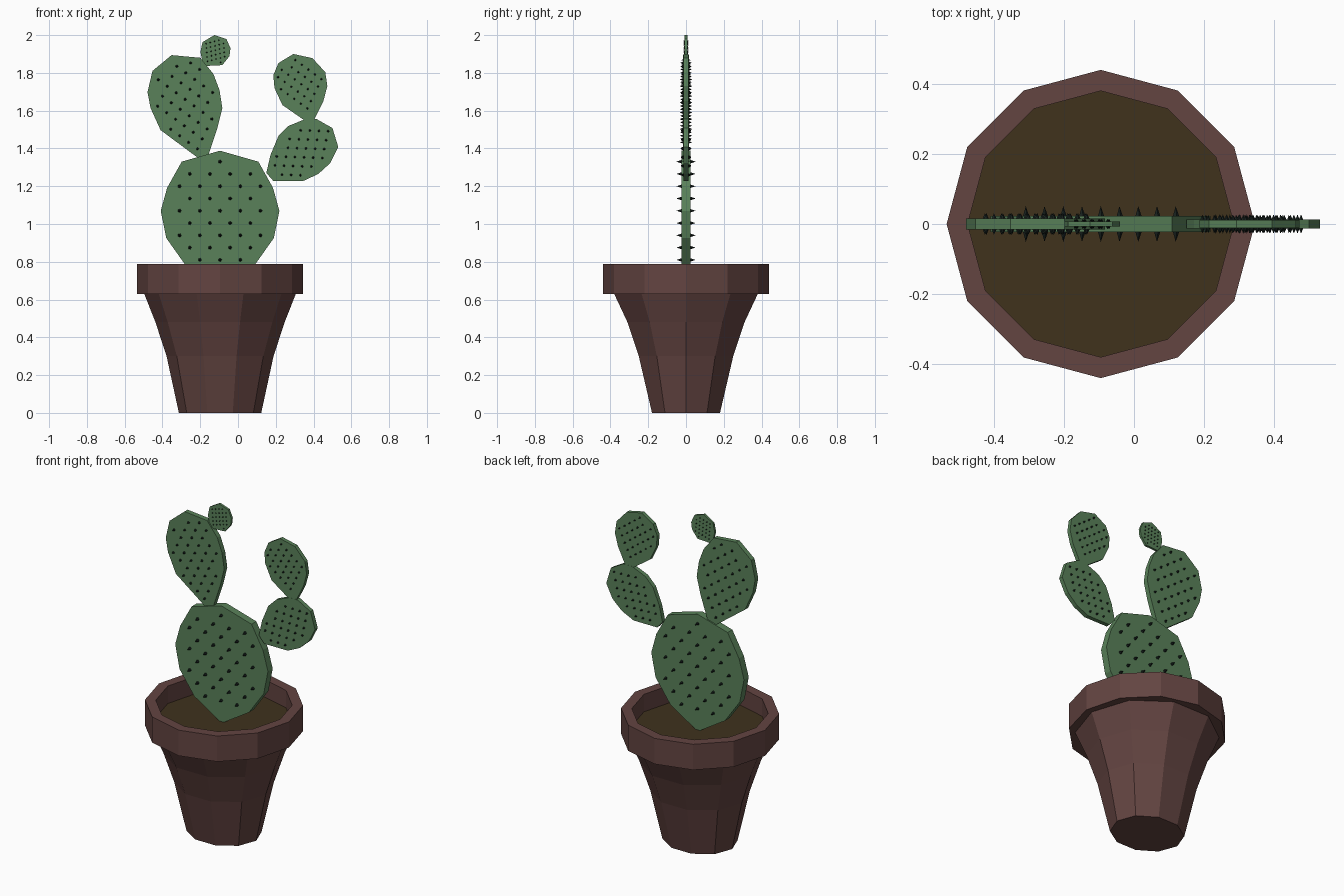
import bpy, bmesh
from math import cos, sin, pi, radians
from mathutils import Vector

if "Cube" in bpy.data.objects:
    bpy.data.objects.remove(bpy.data.objects["Cube"])

CX = -0.095  # pot axis


def material(name, rgb):
    m = bpy.data.materials.new(name)
    m.diffuse_color = (*rgb, 1)
    m.use_nodes = True
    m.node_tree.nodes["Principled BSDF"].inputs["Base Color"].default_value = m.diffuse_color
    return m


GREEN = material("cactus_green", (0.10, 0.22, 0.10))
CLAY = material("clay", (0.125, 0.058, 0.053))
EARTH = material("earth", (0.05, 0.032, 0.012))
DARK = material("spine_dark", (0.008, 0.014, 0.012))


def finish(bm, name, mat):
    bmesh.ops.recalc_face_normals(bm, faces=bm.faces)
    me = bpy.data.meshes.new(name)
    bm.to_mesh(me)
    bm.free()
    me.materials.append(mat)
    ob = bpy.data.objects.new(name, me)
    bpy.context.collection.objects.link(ob)
    return ob


def lathe(name, rings, n, mat, closed=False, cap=False):
    """Rings of (x radius, y radius, z) joined into a faceted shell."""
    bm = bmesh.new()
    loops = [[bm.verts.new((CX + rx * cos(2 * pi * i / n), ry * sin(2 * pi * i / n), z))
              for i in range(n)] for rx, ry, z in rings]
    pairs = list(zip(loops, loops[1:]))
    if closed:
        pairs.append((loops[-1], loops[0]))
    for a, b in pairs:
        for i in range(n):
            j = (i + 1) % n
            bm.faces.new((a[i], a[j], b[j], b[i]))
    if cap:
        bm.faces.new(loops[0])
    return finish(bm, name, mat)


# Pot: flared ten-sided body, twelve-sided rim, soil disc
K = 1 / sin(radians(72))  # y half-width to vertex radius
lathe("pot_body", [(0.218, 0.18 * K, 0), (0.283, 0.25 * K, 0.30),
                   (0.342, 0.31 * K, 0.48), (0.402, 0.381 * K, 0.632)], 10, CLAY, cap=True)
lathe("pot_rim", [(0.44, 0.44, 0.63), (0.44, 0.44, 0.787),
                  (0.38, 0.38, 0.787), (0.38, 0.38, 0.63)], 12, CLAY, closed=True)
lathe("soil", [(0.38, 0.38, 0.68)], 12, EARTH, cap=True)


def inside(p, poly, margin):
    """True when p lies in poly, at least margin from every edge."""
    hit = False
    for a, b in zip(poly, poly[1:] + poly[:1]):
        if (a.y > p.y) != (b.y > p.y) and p.x < (b.x - a.x) * (p.y - a.y) / (b.y - a.y) + a.x:
            hit = not hit
        e = b - a
        t = max(0, min(1, (p - a).dot(e) / e.length_squared))
        if (p - a - e * t).length < margin:
            return False
    return hit


def pad(name, outline, half, origin, step, row, tilt, spine_r, spine_h):
    """Flat extruded pad with staggered rows of spines on both faces."""
    poly = [Vector(p) for p in outline]
    bm = bmesh.new()
    face = bm.faces.new([bm.verts.new((p.x, -half, p.y)) for p in poly])
    ext = bmesh.ops.extrude_face_region(bm, geom=[face], use_keep_orig=True)
    bmesh.ops.translate(bm, vec=(0, 2 * half, 0),
                        verts=[g for g in ext["geom"] if isinstance(g, bmesh.types.BMVert)])
    finish(bm, name, GREEN)

    bm = bmesh.new()
    c, s = cos(radians(tilt)), sin(radians(tilt))
    for j in range(-12, 13):
        for i in range(-12, 13):
            u, v = (i + 0.5 * (j % 2)) * step, j * row
            p = Vector(origin) + Vector((u * c - v * s, u * s + v * c))
            if not inside(p, poly, step * 0.42):
                continue
            for side in (-1, 1):
                tip = bm.verts.new((p.x, side * (half + spine_h), p.y))
                base = [bm.verts.new((p.x + spine_r * cos(k * pi / 2.5),
                                      side * half * 0.95,
                                      p.y + spine_r * sin(k * pi / 2.5))) for k in range(5)]
                for k in range(5):
                    bm.faces.new((base[k], base[(k + 1) % 5], tip))
                bm.faces.new(base)
    finish(bm, name + "_spines", DARK)


# Cactus pads, outlines in the x-z plane
half_egg = [(0.203, 1.33), (0.28, 1.192), (0.314, 1.07), (0.285, 0.926), (0.185, 0.785)]
base_outline = ([(CX, 1.388)] + [(CX + x, z) for x, z in half_egg] + [(CX, 0.67)]
                + [(CX - x, z) for x, z in reversed(half_egg)])
pad("base_pad", base_outline, 0.023, (-0.095, 1.07), 0.107, 0.065, 0, 0.010, 0.028)
pad("left_pad", [(-0.352, 1.894), (-0.199, 1.88), (-0.13, 1.794), (-0.098, 1.709),
                 (-0.083, 1.614), (-0.109, 1.508), (-0.165, 1.34), (-0.205, 1.345),
                 (-0.41, 1.497), (-0.463, 1.614), (-0.479, 1.698), (-0.453, 1.81)],
    0.015, (-0.28, 1.66), 0.075, 0.045, 14, 0.008, 0.016)
pad("bud_pad", [(-0.125, 2.0), (-0.061, 1.979), (-0.04, 1.931), (-0.045, 1.889),
                (-0.083, 1.841), (-0.183, 1.836), (-0.199, 1.91), (-0.188, 1.963)],
    0.007, (-0.12, 1.92), 0.03, 0.018, -35, 0.004, 0.007)
pad("right_lower_pad", [(0.172, 1.365), (0.214, 1.466), (0.267, 1.519), (0.357, 1.556),
                        (0.415, 1.556), (0.50, 1.508), (0.531, 1.407), (0.489, 1.323),
                        (0.425, 1.265), (0.346, 1.228), (0.187, 1.228), (0.15, 1.27)],
    0.013, (0.36, 1.40), 0.062, 0.037, -52, 0.007, 0.014)
pad("right_upper_pad", [(0.293, 1.9), (0.394, 1.878), (0.462, 1.804), (0.473, 1.73),
                        (0.452, 1.651), (0.399, 1.545), (0.357, 1.545), (0.235, 1.63),
                        (0.193, 1.72), (0.187, 1.788), (0.214, 1.852)],
    0.012, (0.335, 1.74), 0.055, 0.033, 14, 0.006, 0.014)
